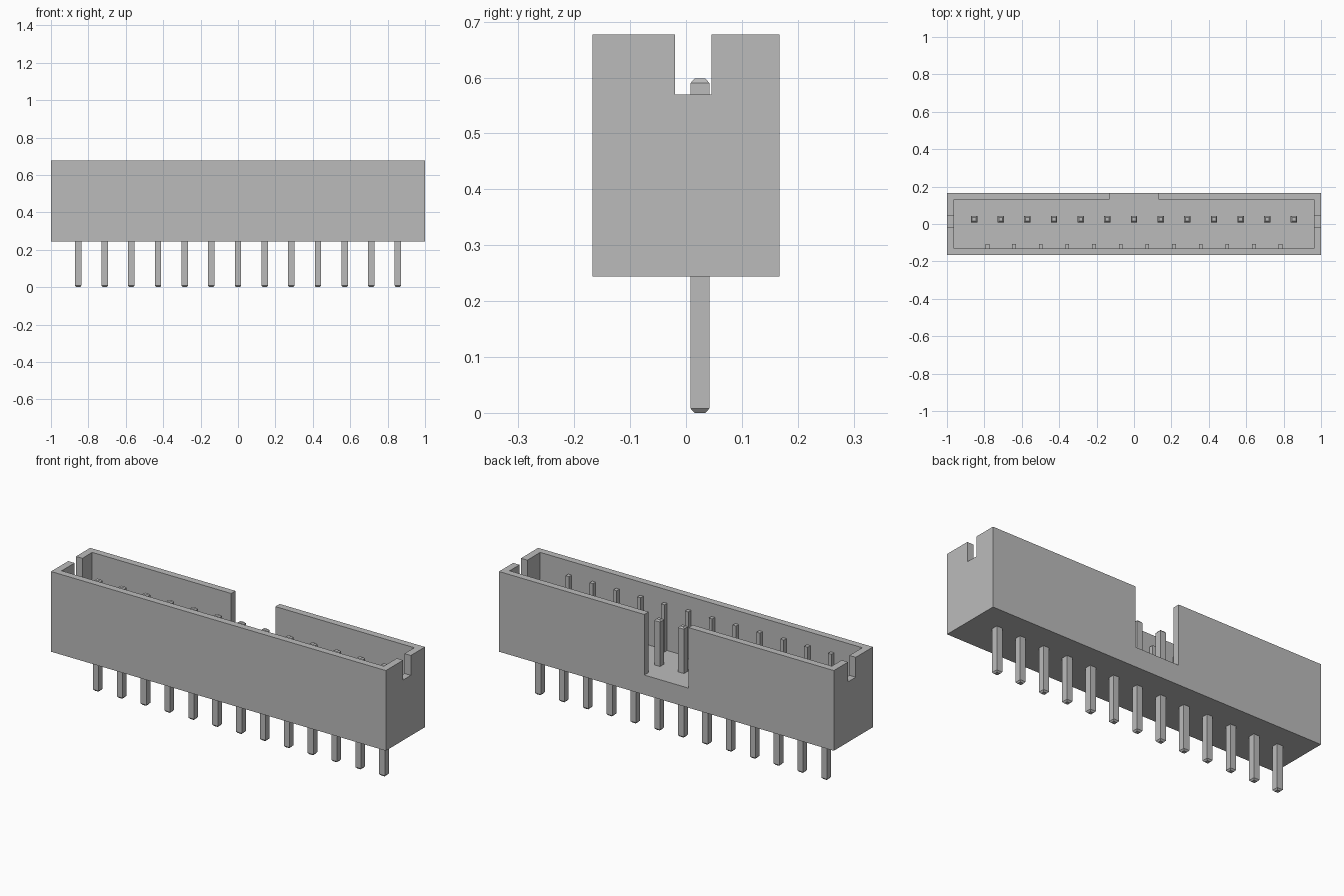
import bpy, bmesh

cube = bpy.data.objects.get("Cube")
if cube:
    bpy.data.objects.remove(cube, do_unlink=True)

# Single grey finish
grey = bpy.data.materials.new("plain_grey")
grey.use_nodes = True
colour = (0.5, 0.5, 0.5, 1)
grey.diffuse_color = colour
grey.node_tree.nodes["Principled BSDF"].inputs["Base Color"].default_value = colour

# Main dimensions
HALF_X, HALF_Y = 1.0, 0.167
BASE, FLOOR, RIM = 0.244, 0.35, 0.677
IN_X, IN_Y = 0.962, 0.13
KEY = 0.132
PITCH, PINS = 0.1425, 13
PIN_Y, PIN_R, PIN_TIP, PIN_TOP = 0.025, 0.017, 0.01, 0.598


def rect(x0, x1, y0, y1):
    return [(x0, y0), (x1, y0), (x1, y1), (x0, y1)]


def make_object(name, bm):
    bmesh.ops.recalc_face_normals(bm, faces=bm.faces)
    mesh = bpy.data.meshes.new(name)
    bm.to_mesh(mesh)
    bm.free()
    mesh.materials.append(grey)
    obj = bpy.data.objects.new(name, mesh)
    bpy.context.collection.objects.link(obj)
    return obj


def loft(name, sections):
    """Skin a stack of (outline, z) sections and cap both ends."""
    bm = bmesh.new()
    rings = [[bm.verts.new((x, y, z)) for x, y in outline] for outline, z in sections]
    n = len(rings[0])
    for low, high in zip(rings, rings[1:]):
        for i in range(n):
            j = (i + 1) % n
            bm.faces.new((low[i], low[j], high[j], high[i]))
    bm.faces.new(rings[0][::-1])
    bm.faces.new(rings[-1])
    return make_object(name, bm)


def prism(name, outline, z0, z1):
    return loft(name, [(outline, z0), (outline, z1)])


def cut(target, cutter):
    mod = target.modifiers.new("cut", "BOOLEAN")
    mod.operation = "DIFFERENCE"
    mod.solver = "EXACT"
    mod.object = cutter
    bpy.context.view_layer.objects.active = target
    bpy.ops.object.modifier_apply(modifier=mod.name)
    bpy.data.objects.remove(cutter, do_unlink=True)


# Housing: open tray with a wide key gap in the back wall
housing = prism("housing", rect(-HALF_X, HALF_X, -HALF_Y, HALF_Y), BASE, RIM)
cavity = [(-IN_X, -IN_Y), (IN_X, -IN_Y), (IN_X, IN_Y), (KEY, IN_Y),
          (KEY, 0.3), (-KEY, 0.3), (-KEY, IN_Y), (-IN_X, IN_Y)]
cut(housing, prism("cavity_cutter", cavity, FLOOR, 1))

# Small slot through both end walls
cut(housing, prism("slot_cutter", rect(-1.2, 1.2, -0.02, 0.046), 0.57, 1))


# Square pins with chamfered tips
def pin_section(x, r):
    return rect(x - r, x + r, PIN_Y - r, PIN_Y + r)


for i in range(PINS):
    x = (i - (PINS - 1) / 2) * PITCH
    wide, tip = pin_section(x, PIN_R), pin_section(x, PIN_TIP)
    loft(f"pin_{i + 1}", [(tip, 0), (wide, 0.008), (wide, PIN_TOP - 0.008), (tip, PIN_TOP)])

# Slim ribs on the inside of the front wall, midway between pins
for i in range(PINS - 1):
    x = (i - (PINS - 2) / 2) * PITCH
    prism(f"rib_{i + 1}", rect(x - 0.01, x + 0.01, -IN_Y - 0.005, -0.107), FLOOR - 0.005, 0.605)
